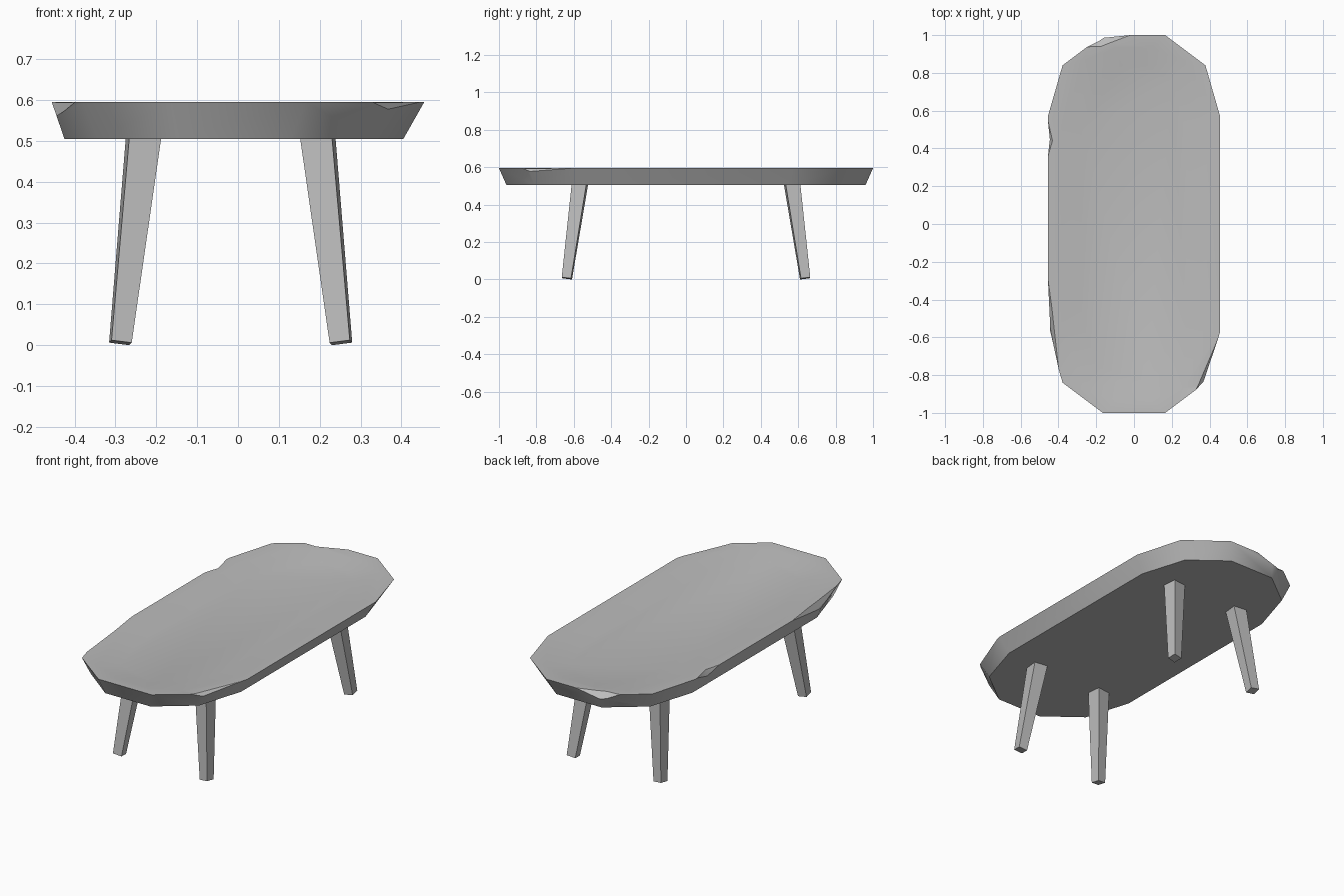
import bpy, bmesh, math
from mathutils import Vector

cube = bpy.data.objects.get("Cube")
if cube:
    bpy.data.objects.remove(cube, do_unlink=True)

grey = bpy.data.materials.new("stone grey")
grey.use_nodes = True
COLOUR = (0.5, 0.5, 0.5, 1)
grey.diffuse_color = COLOUR
grey.node_tree.nodes["Principled BSDF"].inputs["Base Color"].default_value = COLOUR

TOP, BASE = 0.595, 0.505


def make(name, bm):
    bmesh.ops.recalc_face_normals(bm, faces=bm.faces[:])
    mesh = bpy.data.meshes.new(name)
    bm.to_mesh(mesh)
    bm.free()
    mesh.materials.append(grey)
    obj = bpy.data.objects.new(name, mesh)
    bpy.context.collection.objects.link(obj)
    return obj


def activate(obj):
    bpy.ops.object.select_all(action='DESELECT')
    obj.select_set(True)
    bpy.context.view_layer.objects.active = obj


def loft(bm, rings):
    """Skin closed rings of points and cap both ends."""
    rows = [[bm.verts.new(p) for p in ring] for ring in rings]
    for a, b in zip(rows, rows[1:]):
        for i in range(len(a)):
            j = (i + 1) % len(a)
            bm.faces.new((a[i], a[j], b[j], b[i]))
    bm.faces.new(rows[0])
    bm.faces.new(rows[-1])


def outline(corner, z, shift=0):
    """Mirror one corner of the elongated twelve-sided outline."""
    half = corner + [(-x, y) for x, y in reversed(corner)]
    full = half + [(-x, -y) for x, y in half]
    return [(x + shift, y, z) for x, y in full]


# Table top: bevelled underside, wide rim and shallow dished centre
bm = bmesh.new()
loft(bm, [
    outline([(0.415, 0.55), (0.335, 0.81), (0.14, 0.96)], BASE, -0.01),
    outline([(0.456, 0.57), (0.378, 0.84), (0.165, 1.0)], TOP),
    outline([(0.385, 0.52), (0.26, 0.87), (0.09, 0.935)], TOP - 0.003),
    outline([(0.275, 0.50), (0.20, 0.755), (0.07, 0.835)], TOP - 0.025),
])
table_top = make("table_top", bm)


# Chipped edges: each cutter spans rim start, rim end, inner point, low point
def chip(start, end, inner, low):
    mid = (Vector(start) + Vector(end)) / 2
    out = mid + mid.normalized() * 0.15
    lift = TOP + 0.002
    bm = bmesh.new()
    for p in (start, end, inner, out):
        bm.verts.new((p[0], p[1], lift))
    bm.verts.new(low)
    bm.verts.new((out.x, out.y, low[2]))
    hull = bmesh.ops.convex_hull(bm, input=bm.verts[:])
    spare = [v for v in hull["geom_interior"] if isinstance(v, bmesh.types.BMVert)]
    bmesh.ops.delete(bm, geom=spare, context='VERTS')
    cutter = make("chip_cutter", bm)
    cutter.hide_render = True
    mod = table_top.modifiers.new("chip", 'BOOLEAN')
    mod.operation = 'DIFFERENCE'
    mod.solver = 'EXACT'
    mod.object = cutter
    activate(table_top)
    bpy.ops.object.modifier_apply(modifier=mod.name)
    bpy.data.objects.remove(cutter, do_unlink=True)


chip((-0.46, -0.25), (-0.39, -0.84), (-0.432, -0.45), (-0.452, -0.50, 0.555))
chip((-0.46, 0.57), (-0.46, 0.34), (-0.43, 0.44), (-0.45, 0.45, 0.555))
chip((0.45, -0.59), (0.325, -0.88), (0.355, -0.82), (0.375, -0.83, 0.573))
chip((-0.27, 0.935), (0.0, 1.005), (-0.17, 0.937), (-0.20, 0.98, 0.555))
activate(table_top)
bpy.ops.object.shade_smooth_by_angle(angle=math.radians(38))


# Legs: tapered square posts, splayed outwards and slightly turned
def leg(name, sx, sy):
    head = Vector((sx * 0.212 - 0.018, sy * 0.566, BASE + 0.015))
    foot = Vector((sx * 0.27 - 0.018, sy * 0.637, 0.006))
    axis = (head - foot).normalized()
    turn = math.radians(7) * sx * sy
    side = Vector((math.cos(turn), math.sin(turn), 0))
    side = (side - axis * side.dot(axis)).normalized()
    depth = axis.cross(side)
    rings = []
    for centre, width in ((foot, 0.05), (head, 0.079)):
        rings.append([centre + (side * u + depth * v) * width / 2
                      for u, v in ((-1, -1), (1, -1), (1, 1), (-1, 1))])
    bm = bmesh.new()
    loft(bm, rings)
    make(name, bm)


for y_name, sy in (("front", -1), ("back", 1)):
    for x_name, sx in (("right", -1), ("left", 1)):
        leg(f"{y_name}_{x_name}_leg", sx, sy)
